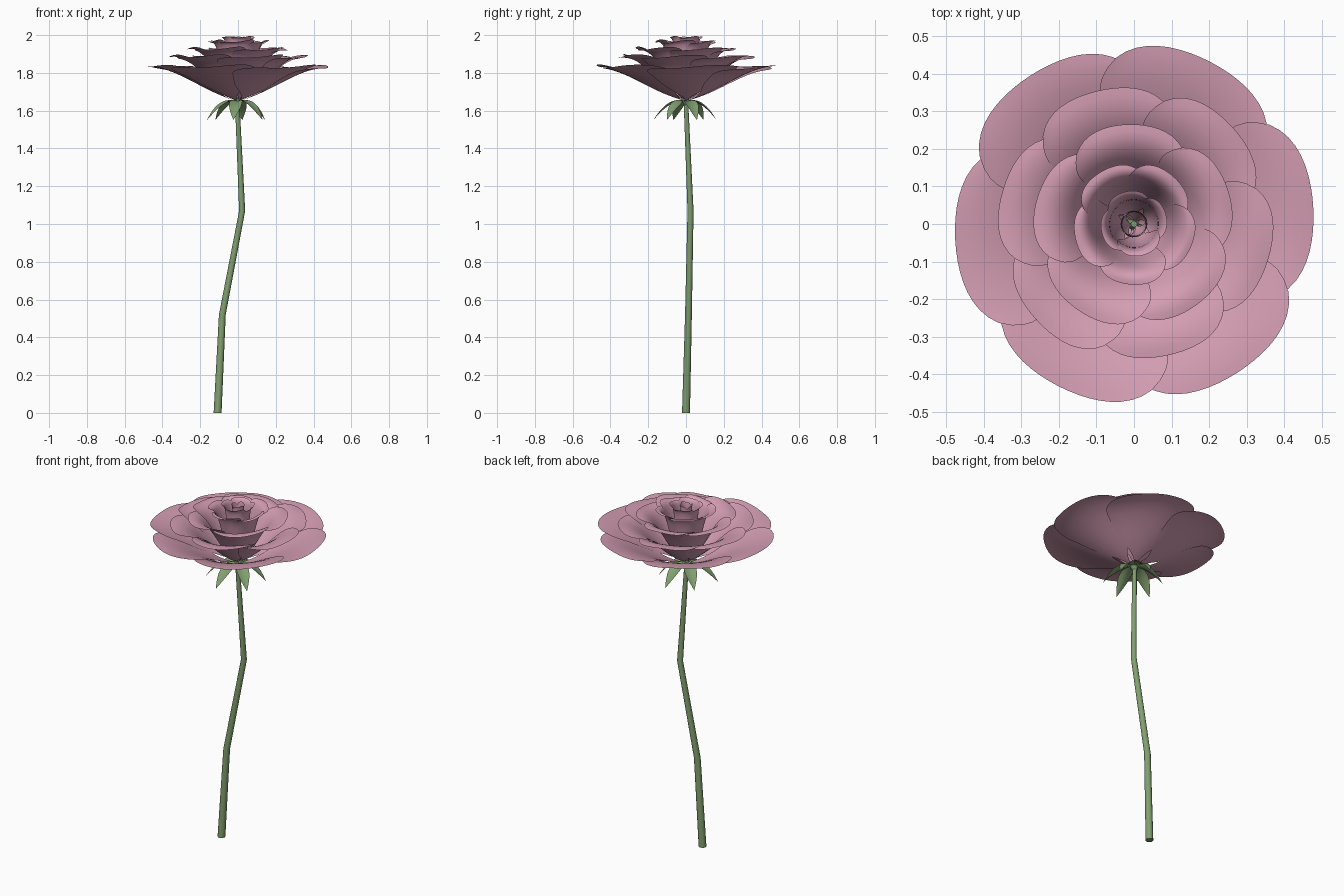
import bpy, math, random
from mathutils import Vector
from mathutils.geometry import interpolate_bezier

random.seed(4)
cube = bpy.data.objects.get("Cube")
if cube:
    bpy.data.objects.remove(cube)


def material(name, rgb):
    mat = bpy.data.materials.new(name)
    mat.use_nodes = True
    mat.diffuse_color = (*rgb, 1)
    mat.node_tree.nodes["Principled BSDF"].inputs["Base Color"].default_value = (*rgb, 1)
    return mat


PINK = material("dusty pink", (0.66, 0.34, 0.45))
GREEN = material("leaf green", (0.22, 0.35, 0.16))


def finish(name, verts, faces, mat):
    mesh = bpy.data.meshes.new(name)
    mesh.from_pydata(verts, [], faces)
    mesh.materials.append(mat)
    obj = bpy.data.objects.new(name, mesh)
    bpy.context.collection.objects.link(obj)
    bpy.ops.object.select_all(action='DESELECT')
    obj.select_set(True)
    bpy.context.view_layer.objects.active = obj
    bpy.ops.object.shade_smooth_by_angle(angle=math.radians(50))
    return obj


def sheet(name, point, nu, nv, mat):
    """Grid surface from point(u, v) with u in 0..1 and v in -1..1."""
    verts = [point(i / nu, 2 * j / nv - 1) for i in range(nu + 1) for j in range(nv + 1)]
    row = nv + 1
    faces = [(i * row + j, (i + 1) * row + j, (i + 1) * row + j + 1, i * row + j + 1)
             for i in range(nu) for j in range(nv)]
    return finish(name, verts, faces, mat)


def curve_points(points, count=60):
    base, h1, h2, tip = [Vector((r, 0, z)) for r, z in points]
    return interpolate_bezier(base, h1, h2, tip, count + 1)


def petal(name, profile, angle, half_width, scale, tilt):
    path = curve_points(profile)

    def point(u, v):
        # side edges are shorter than the middle, with rounded corners
        s = u * (1 - 0.09 * abs(v) ** 4) * (len(path) - 1)
        k = min(int(s), len(path) - 2)
        p = path[k].lerp(path[k + 1], s - k)
        spread = 0.22 + 0.78 * math.sin(min(1, u / 0.5) * math.pi / 2)
        spread *= 1 - 0.22 * max(0, (u - 0.75) / 0.25) ** 2
        a = angle + v * half_width * spread
        r = p.x * scale * (1 + 0.02 * v * u)
        z = p.z + tilt * v * u + 0.4 * tilt * u ** 3 * math.sin(4 * v + angle)
        return (r * math.cos(a), r * math.sin(a), z)

    sheet(name, point, 18, 18, PINK)


# Petal whorls from outside to inside: name, count, first angle, half width, tilt, profile
WHORLS = [
    ("outer_petal", 6, 5, 40, 0.010, [(.02, 1.655), (.20, 1.71), (.33, 1.83), (.485, 1.833)]),
    ("second_petal", 6, -15, 40, 0.010, [(.018, 1.66), (.17, 1.74), (.22, 1.90), (.365, 1.885)]),
    ("third_petal", 5, 20, 48, 0.009, [(.015, 1.66), (.13, 1.76), (.15, 1.95), (.27, 1.925)]),
    ("fourth_petal", 5, 50, 48, 0.008, [(.012, 1.66), (.11, 1.76), (.085, 1.99), (.163, 1.965)]),
    ("inner_petal", 4, 15, 60, 0.006, [(.01, 1.665), (.09, 1.78), (.04, 1.98), (.088, 1.99)]),
    ("heart_petal", 3, 70, 75, 0.005, [(.006, 1.67), (.06, 1.8), (.02, 1.95), (.035, 1.99)]),
]
for name, count, first, width, tilt, profile in WHORLS:
    for n in range(count):
        petal(f"{name}_{n + 1}", profile, math.radians(first + 360 * n / count),
              math.radians(width), random.uniform(0.98, 1.015), tilt)

# Drooping sepals under the flower
for n in range(6):
    angle = math.radians(22 + 60 * n)
    size = random.uniform(0.88, 1.05)
    path = curve_points([(.005, 1.65), (.07, 1.66), (.13, 1.60), (.17, 1.55)], 12)

    def sepal_point(u, v):
        p = path[round(u * 12)]
        w = v * (0.004 * (1 - u) + 0.032 * math.sin(math.pi * u ** 0.85))
        r = p.x * size
        return (r * math.cos(angle) - w * math.sin(angle),
                r * math.sin(angle) + w * math.cos(angle), p.z + 0.3 * abs(w))

    sheet(f"sepal_{n + 1}", sepal_point, 12, 4, GREEN)


def tube(name, rings, sides, mat):
    """Capped tube through horizontal rings of (x, y, z, radius)."""
    verts, faces = [], []
    for x, y, z, r in rings:
        for k in range(sides):
            a = math.tau * k / sides
            verts.append((x + r * math.cos(a), y + r * math.sin(a), z))
    for i in range(len(rings) - 1):
        for k in range(sides):
            a, b = i * sides + k, i * sides + (k + 1) % sides
            faces.append((a, b, b + sides, a + sides))
    faces.append(tuple(reversed(range(sides))))
    faces.append(tuple(range(len(verts) - sides, len(verts))))
    return finish(name, verts, faces, mat)


# Bent stem and the small receptacle holding the petals
tube("stem", [(-.108, 0, 0, .021), (-.083, .013, .52, .018),
              (.022, .024, 1.07, .016), (-.004, 0, 1.64, .012)], 12, GREEN)
tube("receptacle", [(-.004, 0, 1.63, .012), (0, 0, 1.65, .022), (0, 0, 1.675, .008)], 12, GREEN)
